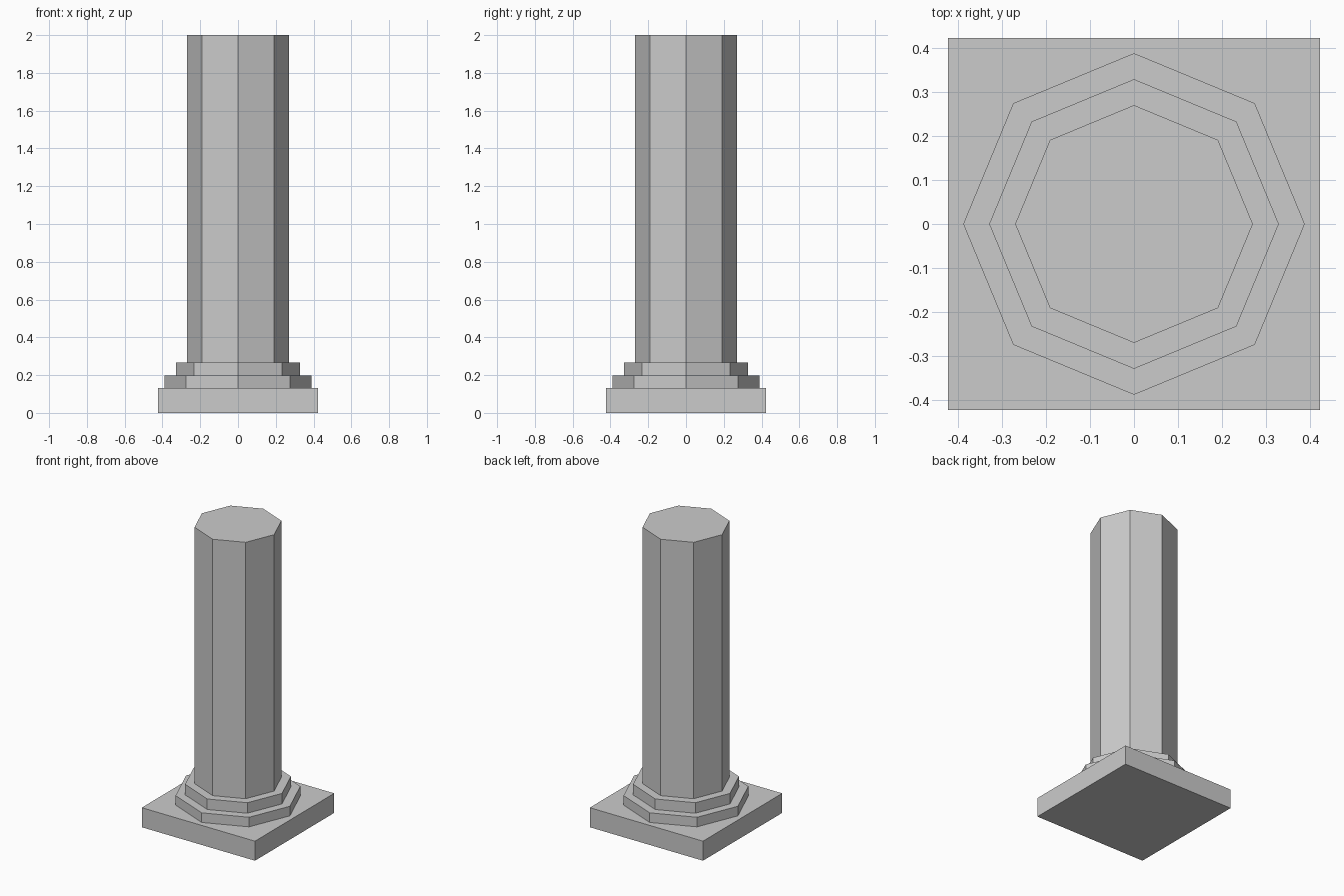
import bpy
import math

if "Cube" in bpy.data.objects:
    bpy.data.objects.remove(bpy.data.objects["Cube"])


def prism(name, sides, radius, z0, z1, turn=0.0):
    """Upright flat-shaded prism between two heights."""
    bpy.ops.mesh.primitive_cylinder_add(
        vertices=sides, radius=radius, depth=z1 - z0,
        location=(0, 0, (z0 + z1) / 2), rotation=(0, 0, turn))
    obj = bpy.context.object
    obj.name = name
    bpy.ops.object.transform_apply(location=False, rotation=True, scale=True)
    return obj


# Square plinth
prism("plinth", 4, 0.423 * math.sqrt(2), 0.0, 0.132, math.pi / 4)

# Octagonal base steps and shaft, corners on the axes
for name, radius, z0, z1 in (
    ("lower_step", 0.388, 0.132, 0.197),
    ("upper_step", 0.329, 0.197, 0.268),
    ("shaft", 0.27, 0.268, 2.0),
):
    prism(name, 8, radius, z0, z1)
